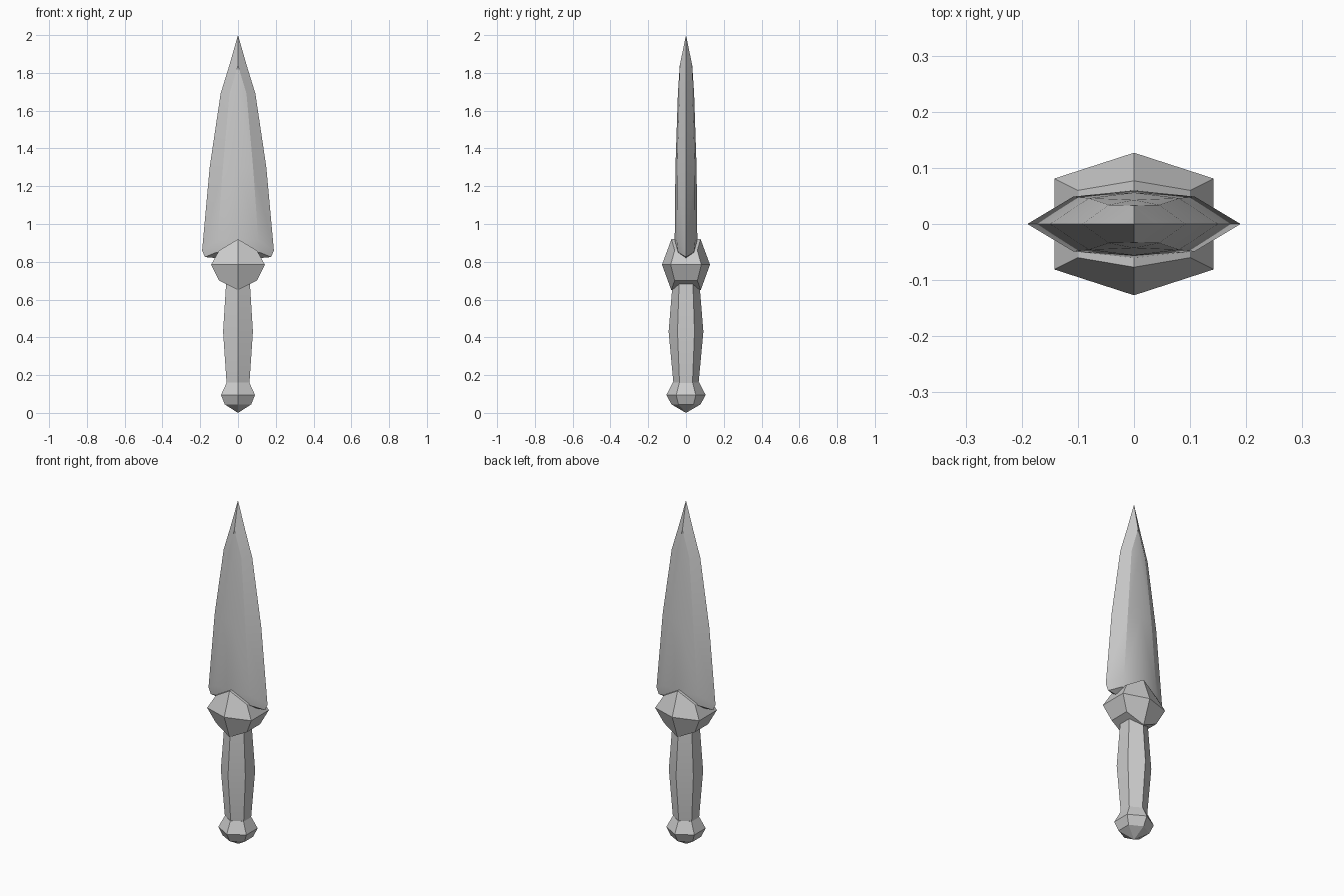
import bpy, bmesh, math

cube = bpy.data.objects.get("Cube")
if cube:
    bpy.data.objects.remove(cube, do_unlink=True)

steel = bpy.data.materials.new("plain_grey")
steel.use_nodes = True
grey = (0.6, 0.6, 0.6, 1)
steel.diffuse_color = grey
steel.node_tree.nodes["Principled BSDF"].inputs["Base Color"].default_value = grey


def quarter_part(name, rows):
    """Skin one quarter from rows of points, then mirror it across x and y."""
    bm = bmesh.new()
    grid = [[bm.verts.new(p) for p in row] for row in rows]
    for low, high in zip(grid, grid[1:]):
        for i in range(len(low) - 1):
            bm.faces.new((low[i], low[i + 1], high[i + 1], high[i]))
    for axis in (0, 1):
        copy = bmesh.ops.duplicate(bm, geom=bm.verts[:] + bm.edges[:] + bm.faces[:])
        for v in copy["geom"]:
            if isinstance(v, bmesh.types.BMVert):
                v.co[axis] *= -1
    bmesh.ops.remove_doubles(bm, verts=bm.verts[:], dist=0.0005)
    bmesh.ops.recalc_face_normals(bm, faces=bm.faces[:])
    mesh = bpy.data.meshes.new(name)
    bm.to_mesh(mesh)
    bm.free()
    mesh.materials.append(steel)
    ob = bpy.data.objects.new(name, mesh)
    bpy.context.collection.objects.link(ob)
    bpy.ops.object.select_all(action="DESELECT")
    bpy.context.view_layer.objects.active = ob
    ob.select_set(True)
    bpy.ops.object.shade_smooth_by_angle(angle=math.radians(25))
    return ob


def hex_rows(rings):
    """Six-sided rings: half width, half side-face depth, ridge depth, height."""
    return [[(w, 0, z), (w, d, z), (0, t, z)] for w, d, t, z in rings]


# Blade: each row runs from the cutting edge over the facet line to the ridge
quarter_part("blade", [
    [(0.12, 0, 0.82), (0.11, 0, 0.82), (0, 0, 0.82)],
    [(0.175, 0, 0.825), (0.115, 0.042, 0.85), (0, 0.05, 0.85)],
    [(0.19, 0, 0.86), (0.108, 0.049, 0.91), (0, 0.06, 0.91)],
    [(0.15, 0, 1.3), (0.08, 0.046, 1.3), (0, 0.056, 1.3)],
    [(0.092, 0, 1.69), (0.045, 0.034, 1.69), (0, 0.043, 1.69)],
    [(0.046, 0, 1.84), (0, 0.033, 1.84), (0, 0.033, 1.84)],
    [(0, 0, 2), (0, 0, 2), (0, 0, 2)],
])

# Guard: ridged block, peaked at front and back
quarter_part("guard", [
    [(0, 0, 0.65), (0, 0, 0.65), (0, 0.078, 0.65)],
    [(0.1, 0, 0.7), (0.1, 0.06, 0.7), (0, 0.078, 0.65)],
    [(0.142, 0, 0.785), (0.142, 0.081, 0.785), (0, 0.127, 0.785)],
    [(0.1, 0, 0.86), (0.1, 0.06, 0.86), (0, 0.077, 0.92)],
    [(0, 0, 0.92), (0, 0, 0.92), (0, 0.077, 0.92)],
])

# Grip: six-sided, swelling in the middle
quarter_part("grip", hex_rows([
    (0, 0, 0, 0.15), (0.06, 0.034, 0.066, 0.15), (0.079, 0.045, 0.092, 0.43),
    (0.062, 0.036, 0.07, 0.7), (0, 0, 0, 0.7)]))

# Pommel: faceted knob with a shallow pointed cap
quarter_part("pommel", hex_rows([
    (0, 0, 0, 0), (0.07, 0.04, 0.077, 0.045), (0.09, 0.052, 0.104, 0.095),
    (0.06, 0.035, 0.07, 0.16), (0, 0, 0, 0.16)]))
